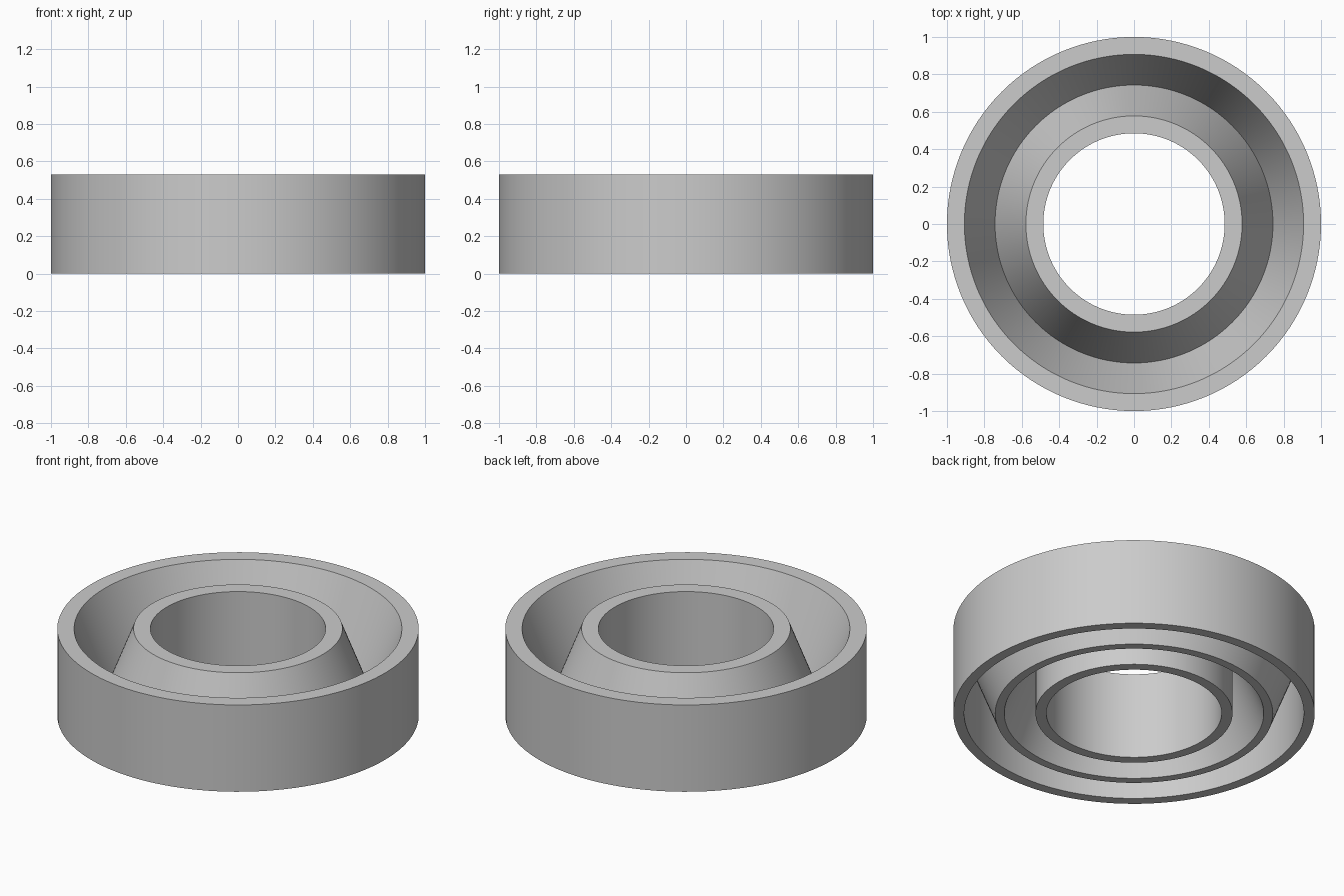
import bpy
import bmesh
import math

cube = bpy.data.objects.get("Cube")
if cube:
    bpy.data.objects.remove(cube, do_unlink=True)

SEGMENTS = 128
HEIGHT = 0.53

grey = bpy.data.materials.new("light_grey")
grey.use_nodes = True
colour = (0.6, 0.6, 0.6, 1)
grey.diffuse_color = colour
grey.node_tree.nodes["Principled BSDF"].inputs["Base Color"].default_value = colour


def lathe(name, profile):
    """Revolve a closed (radius, height) profile around z."""
    bm = bmesh.new()
    verts = [bm.verts.new((r, 0, z)) for r, z in profile]
    edges = [bm.edges.new((a, b)) for a, b in zip(verts, verts[1:] + verts[:1])]
    bmesh.ops.spin(bm, geom=verts + edges, cent=(0, 0, 0), axis=(0, 0, 1),
                   angle=2 * math.pi, steps=SEGMENTS, use_merge=True)
    bmesh.ops.remove_doubles(bm, verts=bm.verts[:], dist=1e-5)
    bmesh.ops.recalc_face_normals(bm, faces=bm.faces[:])
    mesh = bpy.data.meshes.new(name)
    bm.to_mesh(mesh)
    bm.free()
    obj = bpy.data.objects.new(name, mesh)
    bpy.context.collection.objects.link(obj)
    mesh.materials.append(grey)
    bpy.ops.object.select_all(action="DESELECT")
    obj.select_set(True)
    bpy.context.view_layer.objects.active = obj
    bpy.ops.object.shade_smooth_by_angle(angle=math.radians(20))
    return obj


# Thin-walled ring: V groove above, two tapering hollows below
lathe("grooved_ring", [
    (1.0, 0), (1.0, HEIGHT),             # outer wall
    (0.907, HEIGHT), (0.743, 0.107),     # outer rim and groove side
    (0.578, HEIGHT), (0.485, HEIGHT),    # groove side and inner rim
    (0.485, 0), (0.545, 0),              # bore and inner foot
    (0.545, 0.445), (0.718, 0),          # inner hollow
    (0.768, 0), (0.94, 0.445),           # middle foot and outer hollow
    (0.94, 0),                           # outer foot
])
